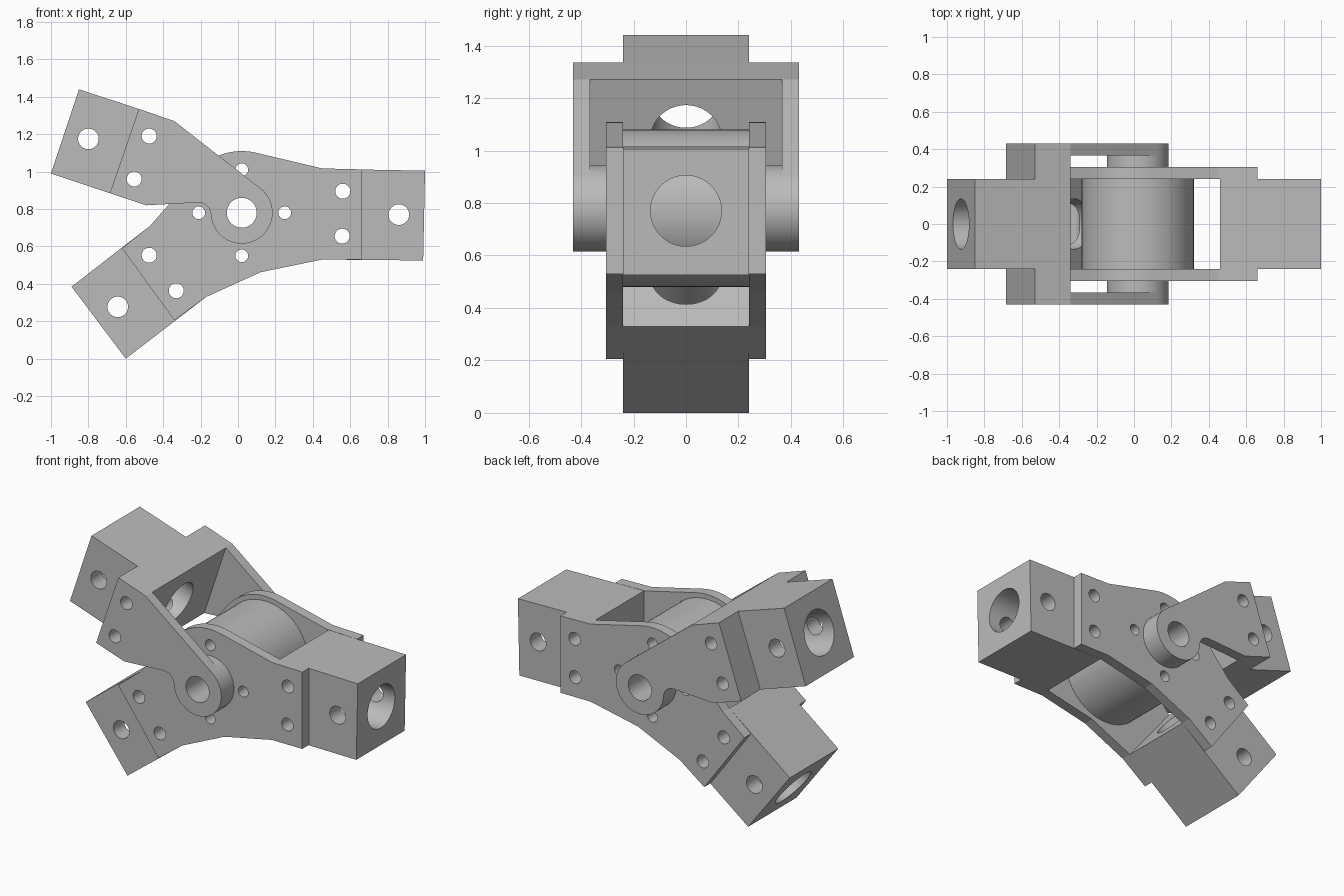
import bpy
from math import sin, cos, radians
from mathutils import Vector

cube = bpy.data.objects.get("Cube")
if cube:
    bpy.data.objects.remove(cube)

grey = bpy.data.materials.new("grey metal")
grey.use_nodes = True
colour = (0.5, 0.5, 0.5, 1)
grey.diffuse_color = colour
grey.node_tree.nodes["Principled BSDF"].inputs["Base Color"].default_value = colour

HUB = (0.02, 0.78)
BODY, PLATE, ARM_IN, ARM_OUT = 0.24, 0.305, 0.365, 0.43   # depth layers along y


def arc(centre, radius, start, end, step=6):
    """Points of an arc in the xz plane, angles in degrees."""
    n = max(2, round(abs(end - start) / step))
    angles = [radians(start + (end - start) * i / n) for i in range(n + 1)]
    return [(centre[0] + radius * cos(a), centre[1] + radius * sin(a)) for a in angles]


def prism(name, outline, y0, y1):
    """Extrude an xz outline from y0 to y1."""
    n = len(outline)
    verts = [(x, y, z) for y in (y0, y1) for x, z in outline]
    faces = [list(range(n)), list(range(2 * n - 1, n - 1, -1))]
    faces += [(i, i + n, (i + 1) % n + n, (i + 1) % n) for i in range(n)]
    mesh = bpy.data.meshes.new(name)
    mesh.from_pydata(verts, [], faces)
    mesh.materials.append(grey)
    obj = bpy.data.objects.new(name, mesh)
    bpy.context.collection.objects.link(obj)
    bpy.context.view_layer.objects.active = obj
    bpy.ops.object.select_all(action='DESELECT')
    obj.select_set(True)
    bpy.ops.object.mode_set(mode='EDIT')
    bpy.ops.mesh.select_all(action='SELECT')
    bpy.ops.mesh.normals_make_consistent(inside=False)
    bpy.ops.object.mode_set(mode='OBJECT')
    return obj


def drill(obj, start, end, radius):
    """Cut a round hole between two points."""
    a, b = Vector(start), Vector(end)
    bpy.ops.mesh.primitive_cylinder_add(vertices=64, radius=radius,
                                        depth=(b - a).length, location=(a + b) / 2)
    cutter = bpy.context.object
    cutter.rotation_euler = (b - a).to_track_quat('Z', 'Y').to_euler()
    cutter.hide_render = True
    mod = obj.modifiers.new("hole", 'BOOLEAN')
    mod.operation, mod.solver, mod.object = 'DIFFERENCE', 'EXACT', cutter
    bpy.context.view_layer.objects.active = obj
    bpy.ops.object.modifier_apply(modifier=mod.name)
    bpy.data.objects.remove(cutter)


def cross_drill(obj, holes):
    for x, z, r in holes:
        drill(obj, (x, -0.6, z), (x, 0.6, z), r)


def bore(obj, outer, inner):
    """Lengthwise socket running right through a block."""
    a, b = Vector((outer[0], 0, outer[1])), Vector((inner[0], 0, inner[1]))
    d = (b - a).normalized() * 0.1
    drill(obj, a - d, b + d, 0.135)


# hole positions: x, z, radius
axle = [(*HUB, 0.08)]
ring = [(x, z, 0.034) for x, z in arc(HUB, 0.23, 0, 270, 90)]
right_bolts = [(0.56, 0.895, 0.04), (0.557, 0.655, 0.04)]
lower_bolts = [(-0.475, 0.553, 0.04), (-0.33, 0.363, 0.04)]
upper_bolts = [(-0.475, 1.19, 0.04), (-0.555, 0.96, 0.04)]

parts = []

# socket blocks
right_block = prism("right_socket_block",
                    [(0.46, 0.53), (0.99, 0.525), (1.0, 1.005), (0.46, 1.015)], -BODY, BODY)
bore(right_block, (0.995, 0.77), (0.46, 0.77))
cross_drill(right_block, right_bolts + [(0.86, 0.77, 0.055)])

lower_block = prism("lower_socket_block",
                    [(-0.89, 0.385), (-0.6, 0), (-0.17, 0.33), (-0.47, 0.71)], -BODY, BODY)
bore(lower_block, (-0.745, 0.195), (-0.32, 0.52))
cross_drill(lower_block, lower_bolts + [(-0.643, 0.277, 0.055)])

upper_block = prism("upper_socket_block",
                    [(-0.85, 1.44), (-1.0, 0.99), (-0.685, 0.885), (-0.53, 1.335)], -BODY, BODY)
bore(upper_block, (-0.925, 1.215), (-0.6, 1.107))
cross_drill(upper_block, [(-0.8, 1.175, 0.055)])

# crosspiece joining the two arms of the fork
bridge = prism("fork_bridge",
               [(-0.53, 1.335), (-0.685, 0.885), (-0.49, 0.82), (-0.34, 1.27)], -ARM_IN, ARM_IN)
bore(bridge, (-0.607, 1.11), (-0.415, 1.045))
cross_drill(bridge, upper_bolts)

# hub drum
drum = prism("hub_drum", arc(HUB, 0.3, 0, 354), -BODY, BODY)
cross_drill(drum, axle + ring)
parts += [right_block, lower_block, upper_block, bridge, drum]

# side plates, fork arms and pivot bosses, one of each per side
plate_outline = ([(0.66, 0.53), (0.66, 1.012), (0.45, 1.017)] + arc(HUB, 0.33, 76, 140)
                 + [(-0.37, 0.825), (-0.47, 0.71), (-0.62, 0.59), (-0.34, 0.205),
                    (-0.17, 0.33), (0.12, 0.462), (0.45, 0.53)])
arm_outline = ([(-0.685, 0.885), (-0.53, 1.335), (-0.34, 1.27)] + arc(HUB, 0.165, 52, -176)
               + arc((-0.214, 0.765), 0.07, 8, 90) + [(-0.49, 0.82)])

for side, s in (("front", -1), ("back", 1)):
    plate = prism(side + "_side_plate", plate_outline, s * BODY, s * PLATE)
    cross_drill(plate, axle + ring + right_bolts + lower_bolts)
    arm = prism(side + "_fork_arm", arm_outline, s * ARM_IN, s * ARM_OUT)
    cross_drill(arm, axle + upper_bolts)
    boss = prism(side + "_pivot_boss", arc(HUB, 0.165, 0, 354), s * PLATE, s * ARM_IN)
    cross_drill(boss, axle)
    parts += [plate, arm, boss]

# smooth the round walls, keep every real edge crisp
bpy.ops.object.select_all(action='DESELECT')
for obj in parts:
    obj.select_set(True)
bpy.context.view_layer.objects.active = parts[0]
bpy.ops.object.shade_smooth_by_angle(angle=radians(8))
